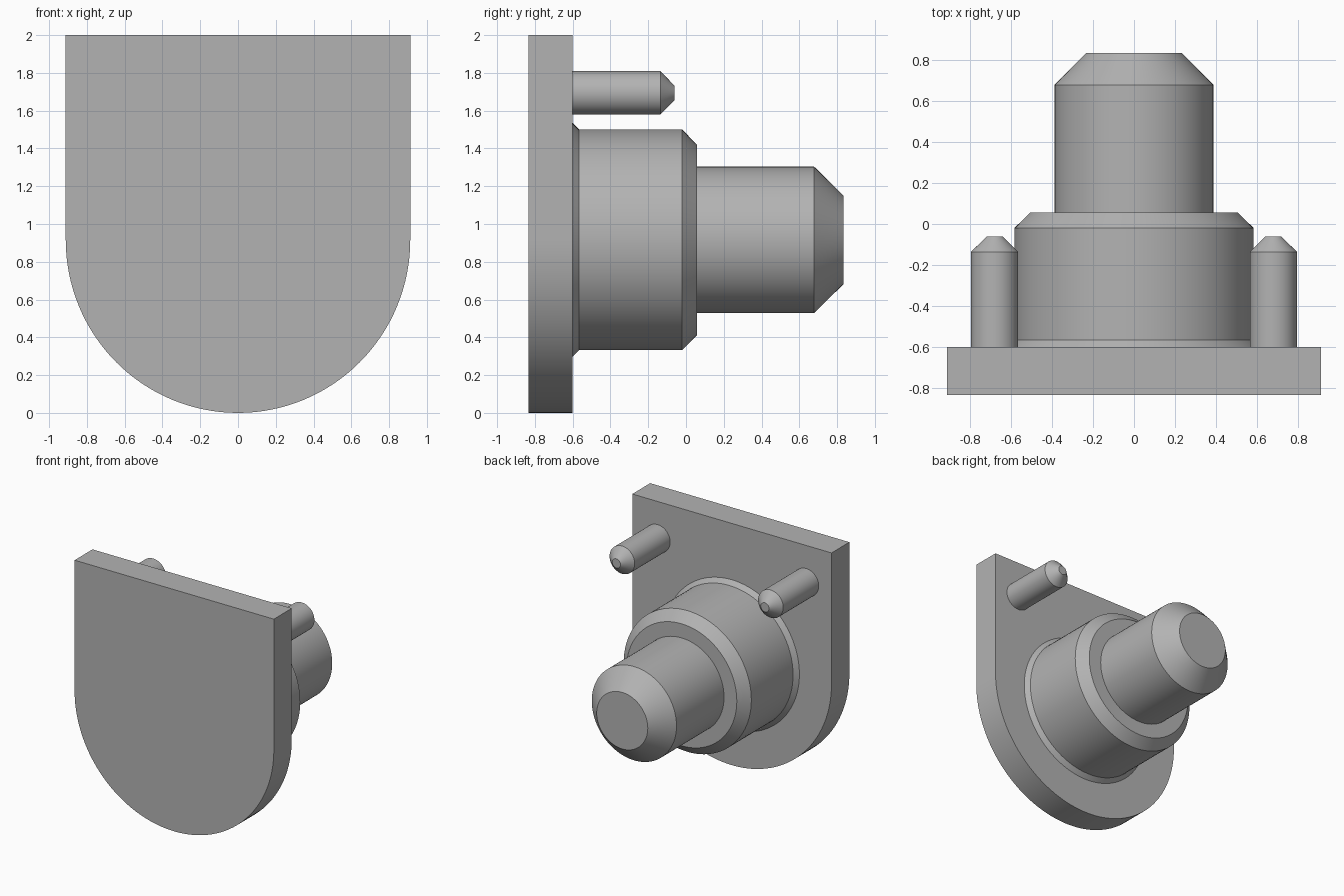
import bpy, bmesh, math

if "Cube" in bpy.data.objects:
    bpy.data.objects.remove(bpy.data.objects["Cube"])

HALF_W = 0.912           # plate half width and bottom arc radius
AXIS_Z = 0.916           # height of the main axis
BACK, FACE = -0.834, -0.60

gray = bpy.data.materials.new("plain gray")
gray.diffuse_color = (0.45, 0.45, 0.45, 1)
gray.use_nodes = True
gray.node_tree.nodes["Principled BSDF"].inputs["Base Color"].default_value = gray.diffuse_color


def finish(name, bm):
    bmesh.ops.recalc_face_normals(bm, faces=bm.faces)
    mesh = bpy.data.meshes.new(name)
    bm.to_mesh(mesh)
    bm.free()
    mesh.materials.append(gray)
    obj = bpy.data.objects.new(name, mesh)
    bpy.context.collection.objects.link(obj)
    bpy.ops.object.select_all(action='DESELECT')
    obj.select_set(True)
    bpy.context.view_layer.objects.active = obj
    bpy.ops.object.shade_smooth_by_angle(angle=math.radians(25))
    return obj


def turned(name, profile, x, z, sides):
    """Closed solid turned about an axis along y; profile is (radius, y)."""
    bm = bmesh.new()
    rings = []
    for r, y in profile:
        rings.append([bm.verts.new((x + r * math.cos(2 * math.pi * i / sides), y,
                                    z + r * math.sin(2 * math.pi * i / sides)))
                      for i in range(sides)])
    for a, b in zip(rings, rings[1:]):
        for i in range(sides):
            j = (i + 1) % sides
            bm.faces.new((a[i], a[j], b[j], b[i]))
    bm.faces.new(rings[0])
    bm.faces.new(rings[-1])
    return finish(name, bm)


# Mounting plate: square top, half-round bottom
bm = bmesh.new()
outline = [(HALF_W, 2.0), (-HALF_W, 2.0)]
for i in range(65):
    a = math.pi + math.pi * i / 64
    outline.append((HALF_W * math.cos(a), AXIS_Z + AXIS_Z * math.sin(a)))
face = bm.faces.new([bm.verts.new((x, BACK, z)) for x, z in outline])
ext = bmesh.ops.extrude_face_region(bm, geom=[face], use_keep_orig=True)
for v in ext["geom"]:
    if isinstance(v, bmesh.types.BMVert):
        v.co.y = FACE
finish("mounting_plate", bm)

# Stepped shaft: flared foot, wide boss, narrow chamfered spigot
turned("stepped_shaft",
       [(0.618, FACE - 0.005), (0.618, FACE), (0.584, -0.566), (0.584, -0.02),
        (0.505, 0.057), (0.388, 0.057), (0.388, 0.678), (0.234, 0.834)],
       0, AXIS_Z, 96)

# Pair of chamfered locating pegs
for side, label in ((-1, "left"), (1, "right")):
    turned(label + "_locating_peg",
           [(0.115, FACE - 0.005), (0.115, -0.136), (0.038, -0.06)],
           side * 0.68, 1.694, 48)
